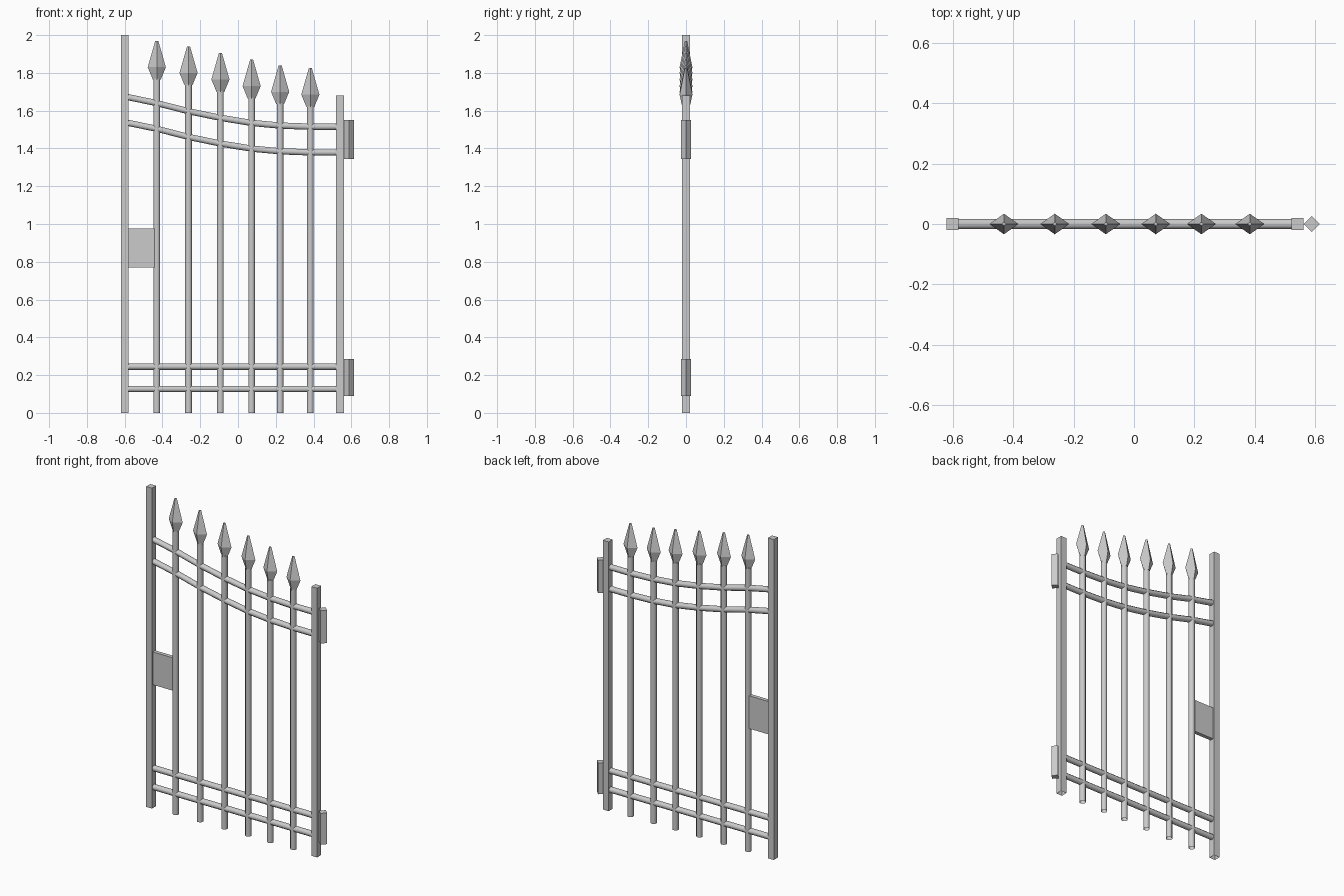
import bpy, bmesh, math

if "Cube" in bpy.data.objects:
    bpy.data.objects.remove(bpy.data.objects["Cube"])


def make_loft(name, rings, cap_start=True, smooth=False):
    """Skin a list of equal-length vertex rings."""
    bm = bmesh.new()
    rows = [[bm.verts.new(p) for p in ring] for ring in rings]
    n = len(rows[0])
    for a, b in zip(rows, rows[1:]):
        for i in range(n):
            j = (i + 1) % n
            bm.faces.new((a[i], a[j], b[j], b[i]))
    if cap_start:
        bm.faces.new(rows[0][::-1])
    bm.faces.new(rows[-1])
    bmesh.ops.recalc_face_normals(bm, faces=bm.faces[:])
    mesh = bpy.data.meshes.new(name)
    bm.to_mesh(mesh)
    bm.free()
    ob = bpy.data.objects.new(name, mesh)
    bpy.context.collection.objects.link(ob)
    if smooth:
        bpy.ops.object.select_all(action='DESELECT')
        ob.select_set(True)
        bpy.context.view_layer.objects.active = ob
        bpy.ops.object.shade_smooth_by_angle(angle=math.radians(50))
    return ob


def ring_z(x, z, rx, ry, n, turn=0.0):
    return [(x + rx * math.cos(turn + math.tau * i / n),
             ry * math.sin(turn + math.tau * i / n), z) for i in range(n)]


def upright(name, x, z0, z1, r, n, turn=0.0, cap_start=True, smooth=False):
    return make_loft(name, [ring_z(x, z, r, r, n, turn) for z in (z0, z1)],
                     cap_start, smooth)


def rail(name, path, r=0.018, n=8):
    rings = [[(x, r * math.cos(math.tau * (i + .5) / n),
               z + r * math.sin(math.tau * (i + .5) / n)) for i in range(n)]
             for x, z in path]
    return make_loft(name, rings, smooth=True)


# Square end posts
POST_R = 0.02 * math.sqrt(2)
upright("latch_post", -0.60, 0, 2.0, POST_R, 4, math.pi / 4, cap_start=False)
upright("hinge_post", 0.54, 0, 1.68, POST_R, 4, math.pi / 4, cap_start=False)

# Diamond hinge blocks
upright("upper_hinge", 0.588, 1.345, 1.55, 0.027, 4)
upright("lower_hinge", 0.588, 0.09, 0.285, 0.027, 4)

# Pickets with diamond-section spearheads
SPEAR = [(-0.205, 0.021, 0.020), (-0.14, 0.048, 0.034), (0.0, 0.008, 0.006)]
pickets = [(-0.43, 1.97), (-0.262, 1.94), (-0.093, 1.905),
           (0.072, 1.87), (0.223, 1.84), (0.383, 1.825)]
for k, (x, top) in enumerate(pickets, 1):
    upright(f"picket_{k}", x, 0, top - 0.2, 0.019, 8, math.pi / 8,
            cap_start=False, smooth=True)
    make_loft(f"spearhead_{k}",
              [ring_z(x, top + dz, rx, ry, 4) for dz, rx, ry in SPEAR])

# Straight lower rails
for name, z in (("bottom_rail", 0.127), ("lower_rail", 0.245)):
    rail(name, [(-0.585, z), (0.525, z)])

# Sweeping upper rails
sweep = [(-0.585, 1.672), (-0.43, 1.64), (-0.262, 1.597), (-0.093, 1.562),
         (0.072, 1.535), (0.223, 1.521), (0.383, 1.515), (0.525, 1.515)]
rail("top_rail", sweep)
rail("upper_rail", [(x, z - 0.136) for x, z in sweep])

# Latch plate
make_loft("latch_plate", [[(x, -0.012, z), (x, 0.012, z),
                           (x, 0.012, z + 0.205), (x, -0.012, z + 0.205)]
                          for x, z in ((-0.585, 0.77), (-0.435, 0.77))])
